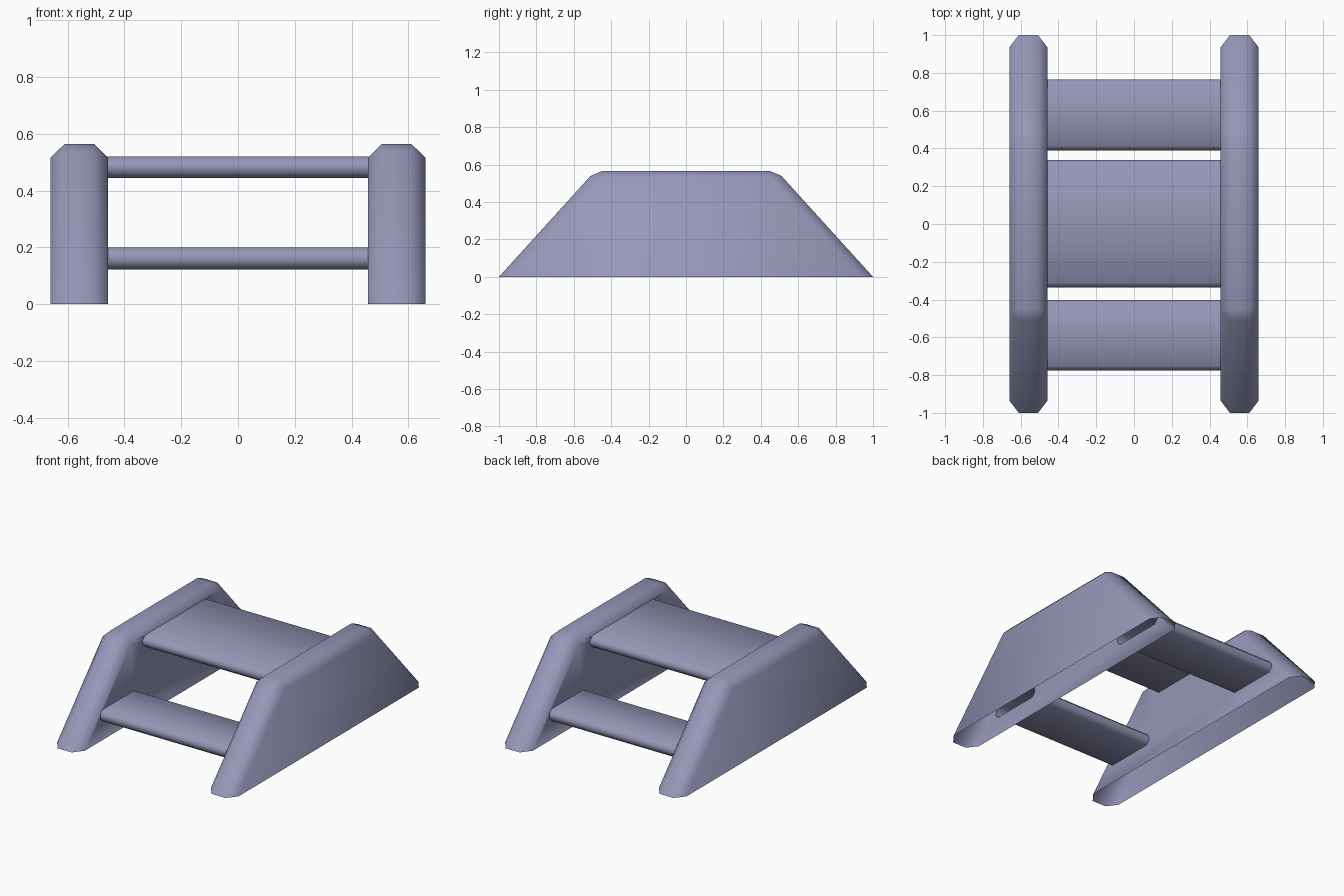
import bpy, bmesh

if "Cube" in bpy.data.objects:
    bpy.data.objects.remove(bpy.data.objects["Cube"])

mat = bpy.data.materials.new("slate blue plastic")
mat.diffuse_color = (0.30, 0.31, 0.48, 1)
mat.use_nodes = True
mat.node_tree.nodes["Principled BSDF"].inputs["Base Color"].default_value = mat.diffuse_color

INNER, OUTER, CH = 0.458, 0.66, 0.05      # panel x range and chamfer width
# y0, y1, z0, z1 of each step
STEPS = {"front_step": (-0.775, -0.402, 0.123, 0.20),
         "top_step": (-0.335, 0.34, 0.445, 0.52),
         "back_step": (0.39, 0.765, 0.123, 0.20)}


def pill(y0, y1, z0, z1, c=0.024):
    """Octagonal step cross-section as (y, z) points."""
    return [(y0 + c, z0), (y1 - c, z0), (y1, z0 + c), (y1, z1 - c),
            (y1 - c, z1), (y0 + c, z1), (y0, z1 - c), (y0, z0 + c)]


def finish(bm, name):
    me = bpy.data.meshes.new(name)
    bm.to_mesh(me)
    bm.free()
    me.materials.append(mat)
    for p in me.polygons:
        p.use_smooth = True
    ob = bpy.data.objects.new(name, me)
    bpy.context.collection.objects.link(ob)


def side_panel(name, s):
    """Hollow chamfered panel, open underneath, slotted on its inner wall."""
    half = [(-1, 0), (-0.51, 0.54), (-0.45, 0.565)]
    wide = half + [(-y, z) for y, z in reversed(half)]
    half = [(-0.935, 0), (-0.46, 0.517), (-0.46, 0.517)]
    narrow = half + [(-y, z) for y, z in reversed(half)]
    bm = bmesh.new()
    rings = [[bm.verts.new((s * x, y, z)) for y, z in prof] for x, prof in
             ((INNER, narrow), (INNER + CH, wide), (OUTER - CH, wide), (OUTER, narrow))]
    for a, b in zip(rings, rings[1:]):
        for i in range(5):
            bm.faces.new((a[i], a[i + 1], b[i + 1], b[i]))
    # outer wall
    bm.faces.new(rings[-1])
    bmesh.ops.remove_doubles(bm, verts=bm.verts[:], dist=1e-4)
    # inner wall with step slots
    on_wall = [v for v in bm.verts if abs(abs(v.co.x) - INNER) < 1e-4]
    ends = [v for v in on_wall if v.co.z < 1e-4]
    bm.edges.new(ends)
    edges = [e for e in bm.edges if all(v in on_wall for v in e.verts)]
    for box in STEPS.values():
        loop = [bm.verts.new((s * INNER, y, z)) for y, z in pill(*box)]
        edges += [bm.edges.new((loop[i - 1], loop[i])) for i in range(8)]
    bmesh.ops.triangle_fill(bm, edges=edges, use_beauty=True, normal=(-s, 0, 0))
    bmesh.ops.recalc_face_normals(bm, faces=bm.faces[:])
    outer = max(bm.faces, key=lambda f: s * f.calc_center_median().x)
    if outer.normal.x * s < 0:
        bmesh.ops.reverse_faces(bm, faces=bm.faces[:])
    finish(bm, name)


def step(name, box):
    """Hollow tread running between the inner walls."""
    bm = bmesh.new()
    a, b = [[bm.verts.new((x, y, z)) for y, z in pill(*box)] for x in (-INNER, INNER)]
    for i in range(8):
        bm.faces.new((a[i - 1], b[i - 1], b[i], a[i]))
    bmesh.ops.recalc_face_normals(bm, faces=bm.faces[:])
    top = max(bm.faces, key=lambda f: f.calc_center_median().z)
    if top.normal.z < 0:
        bmesh.ops.reverse_faces(bm, faces=bm.faces[:])
    finish(bm, name)


side_panel("left_panel", -1)
side_panel("right_panel", 1)
for name, box in STEPS.items():
    step(name, box)
